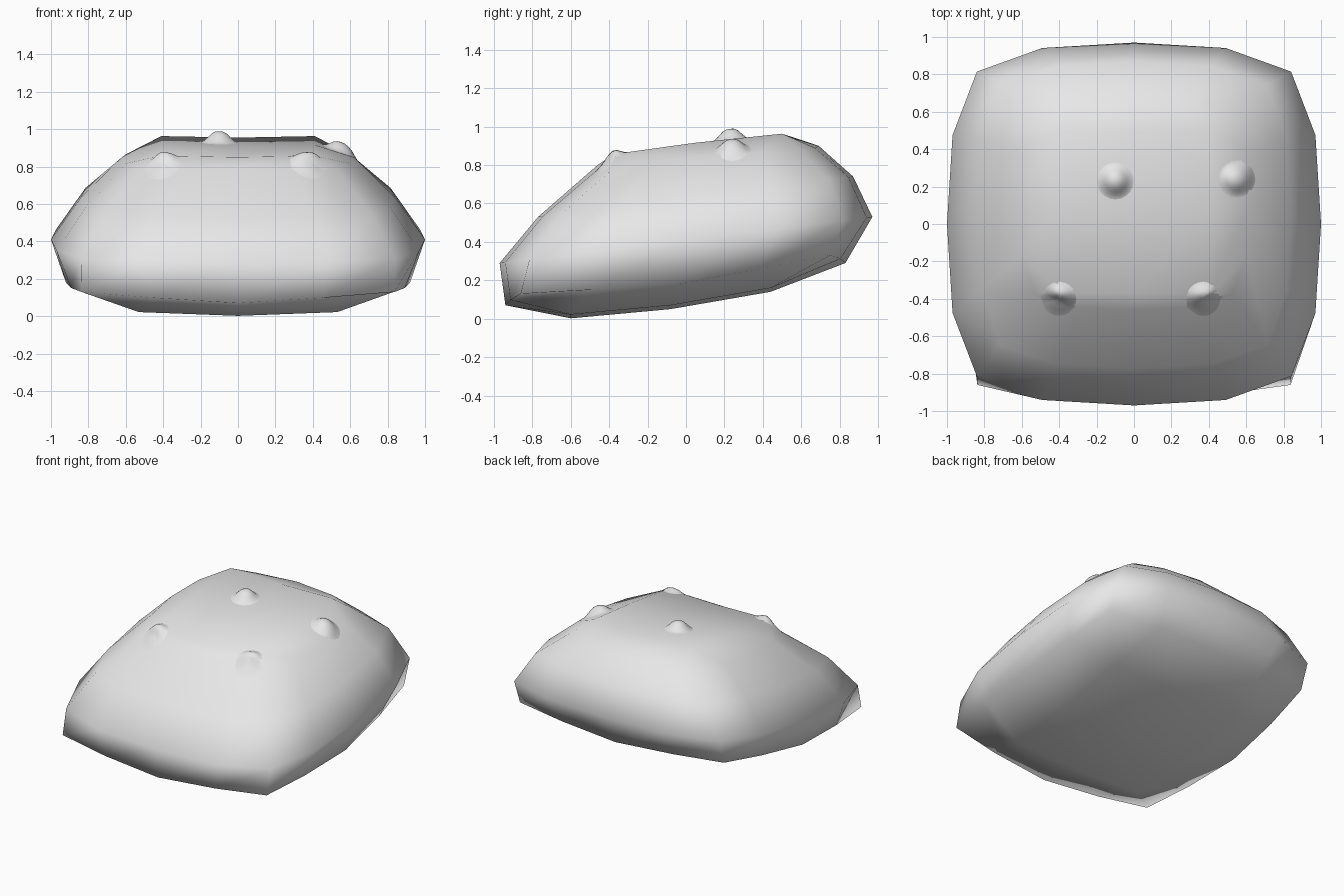
import bpy, bmesh, math
from mathutils import Vector
from mathutils.bvhtree import BVHTree

cube = bpy.data.objects.get("Cube")
if cube:
    bpy.data.objects.remove(cube, do_unlink=True)

grey = bpy.data.materials.new("light_grey")
grey.use_nodes = True
grey.diffuse_color = (0.8, 0.8, 0.8, 1)
grey.node_tree.nodes["Principled BSDF"].inputs["Base Color"].default_value = (0.8, 0.8, 0.8, 1)


def finish(bm, name):
    bmesh.ops.recalc_face_normals(bm, faces=bm.faces)
    mesh = bpy.data.meshes.new(name)
    bm.to_mesh(mesh)
    bm.free()
    mesh.materials.append(grey)
    mesh.shade_smooth()
    obj = bpy.data.objects.new(name, mesh)
    bpy.context.collection.objects.link(obj)
    return obj


# Tilted rings: half width, front (y, z), back (y, z), corner fullness, corner rise
RINGS = [
    (0.92, (-0.94, 0.07), (0.83, 0.29), 0.91, 0.05),
    (1.00, (-0.97, 0.29), (0.97, 0.53), 0.84, 0.00),
    (0.84, (-0.77, 0.53), (0.87, 0.74), 0.85, 0.00),
    (0.62, (-0.46, 0.80), (0.69, 0.90), 0.85, -0.02),
]
# Cap interiors: half width, rows of (y, z) front to back, rise at the sides
BOTTOM = (0.53, [(-0.60, 0.002), (-0.08, 0.05), (0.44, 0.14)], 0.02)
TOP = (0.41, [(-0.37, 0.85), (0.05, 0.908), (0.50, 0.955)], 0.008)


def outline(u, v, corner):
    """Rounded-square coordinate along u for a border cell (u, v) in -2..2."""
    if abs(u) == 2:
        return math.copysign((1.0, 0.97, corner)[abs(v)], u)
    return 0.49 * u


def ring_point(ring, u, v):
    half, (yf, zf), (yb, zb), corner, rise = ring
    px, py = outline(u, v, corner), outline(v, u, corner)
    t = (py + 1) / 2
    lift = rise * min(abs(u), abs(v)) / 2
    return (half * px, yf + (yb - yf) * t, zf + (zb - zf) * t + lift)


def cap_point(cap, u, v):
    half, rows, rise = cap
    y, z = rows[v + 1]
    return (half * u, y, z + rise * abs(u))


# Body: a rounded block with four cells along each edge of its caps
bm = bmesh.new()
span = range(-2, 3)
border = [(u, -2) for u in range(-2, 2)] + [(2, v) for v in range(-2, 2)]
border += [(-u, -v) for u, v in border]
levels = [{c: bm.verts.new(ring_point(r, *c)) for c in border} for r in RINGS]
for lower, upper in zip(levels, levels[1:]):
    for a, b in zip(border, border[1:] + border[:1]):
        bm.faces.new((lower[a], lower[b], upper[b], upper[a]))
for level, cap in ((levels[0], BOTTOM), (levels[-1], TOP)):
    grid = dict(level)
    for u in (-1, 0, 1):
        for v in (-1, 0, 1):
            grid[u, v] = bm.verts.new(cap_point(cap, u, v))
    for u in span[:-1]:
        for v in span[:-1]:
            bm.faces.new([grid[u + i, v + j] for i, j in ((0, 0), (1, 0), (1, 1), (0, 1))])
bmesh.ops.recalc_face_normals(bm, faces=bm.faces)
surface = BVHTree.FromBMesh(bm)
finish(bm, "body")


# Small bumps that flare out of the upper surface
def make_bump(name, x, y, height, radius=0.14, rings=7, sides=20):
    bm = bmesh.new()

    def vert(r, a):
        px, py = x + r * math.cos(a), y + r * math.sin(a)
        hit = surface.ray_cast(Vector((px, py, 3)), Vector((0, 0, -1)))[0]
        h = height * math.exp(-(r / 0.068) ** 3) - 0.004 * r / radius
        return bm.verts.new((px, py, hit.z + h))

    tip = vert(0, 0)
    loops = [[vert(radius * k / rings, math.tau * s / sides) for s in range(sides)]
             for k in range(1, rings + 1)]
    for s in range(sides):
        n = (s + 1) % sides
        bm.faces.new((tip, loops[0][s], loops[0][n]))
        for a, b in zip(loops, loops[1:]):
            bm.faces.new((a[s], b[s], b[n], a[n]))
    obj = finish(bm, name)
    if sum(p.normal.z for p in obj.data.polygons) < 0:
        obj.data.flip_normals()


make_bump("front_right_bump", -0.40, -0.40, 0.025)
make_bump("front_left_bump", 0.37, -0.40, 0.025)
make_bump("back_right_bump", -0.10, 0.23, 0.06)
make_bump("back_left_bump", 0.55, 0.24, 0.055)
